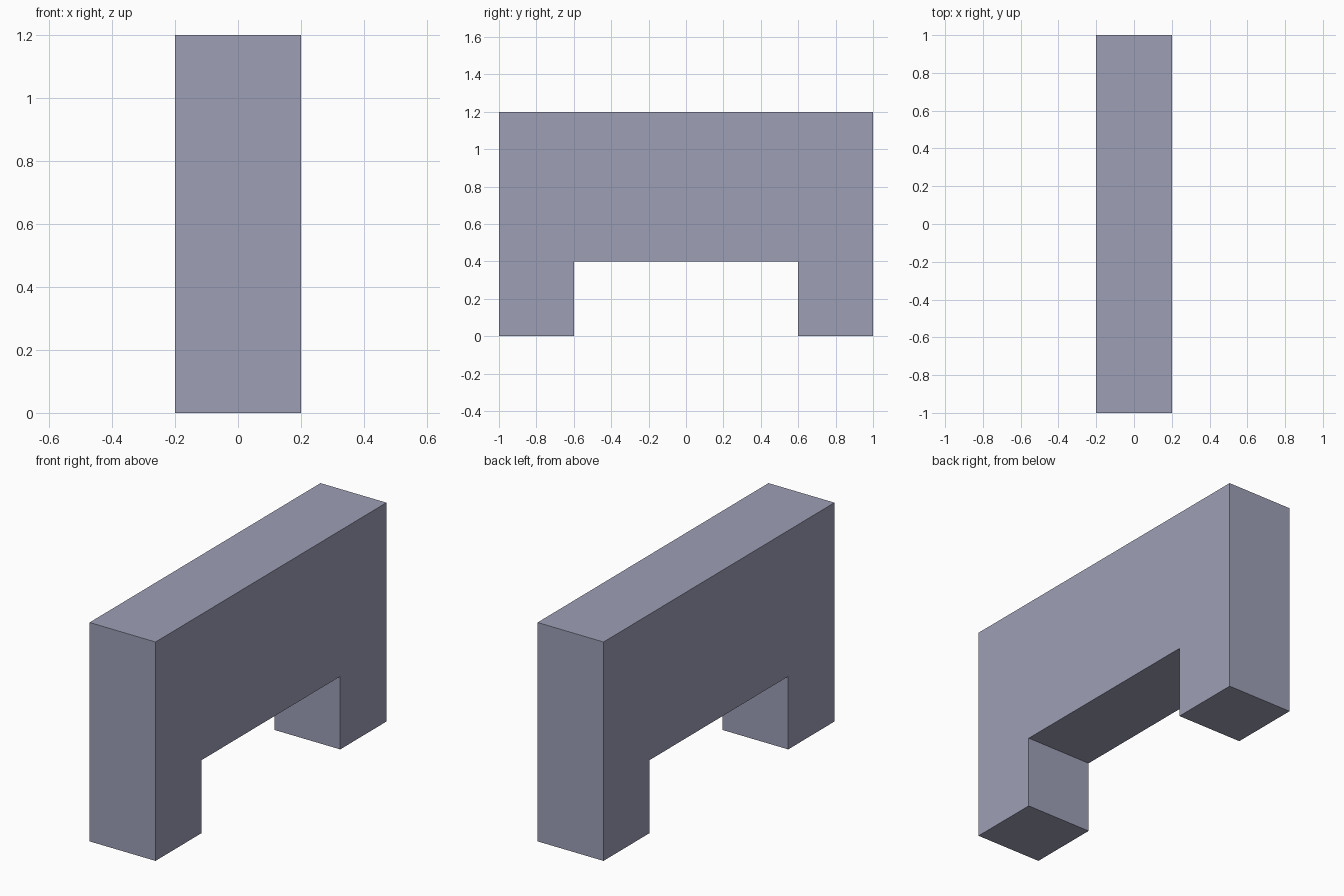
import bpy
import bmesh

cube = bpy.data.objects.get("Cube")
if cube:
    bpy.data.objects.remove(cube, do_unlink=True)

WIDTH = 0.4

# Single flat colour
mat = bpy.data.materials.new("grey_lavender")
colour = (0.34, 0.35, 0.47, 1.0)
mat.diffuse_color = colour
mat.use_nodes = True
mat.node_tree.nodes["Principled BSDF"].inputs["Base Color"].default_value = colour

# Half of the bridge outline (y, z), mirrored to make the full side profile
half = [(0.6, 0.4), (0.6, 0.0), (1.0, 0.0), (1.0, 1.2)]
profile = half + [(-y, z) for y, z in reversed(half)]

# Extrude the profile across the width
bm = bmesh.new()
face = bm.faces.new([bm.verts.new((-WIDTH / 2, y, z)) for y, z in profile])
result = bmesh.ops.extrude_face_region(bm, geom=[face], use_keep_orig=True)
moved = [v for v in result["geom"] if isinstance(v, bmesh.types.BMVert)]
bmesh.ops.translate(bm, verts=moved, vec=(WIDTH, 0, 0))
bmesh.ops.recalc_face_normals(bm, faces=bm.faces)

mesh = bpy.data.meshes.new("bridge_block")
bm.to_mesh(mesh)
bm.free()
mesh.materials.append(mat)
block = bpy.data.objects.new("bridge_block", mesh)
bpy.context.collection.objects.link(block)
